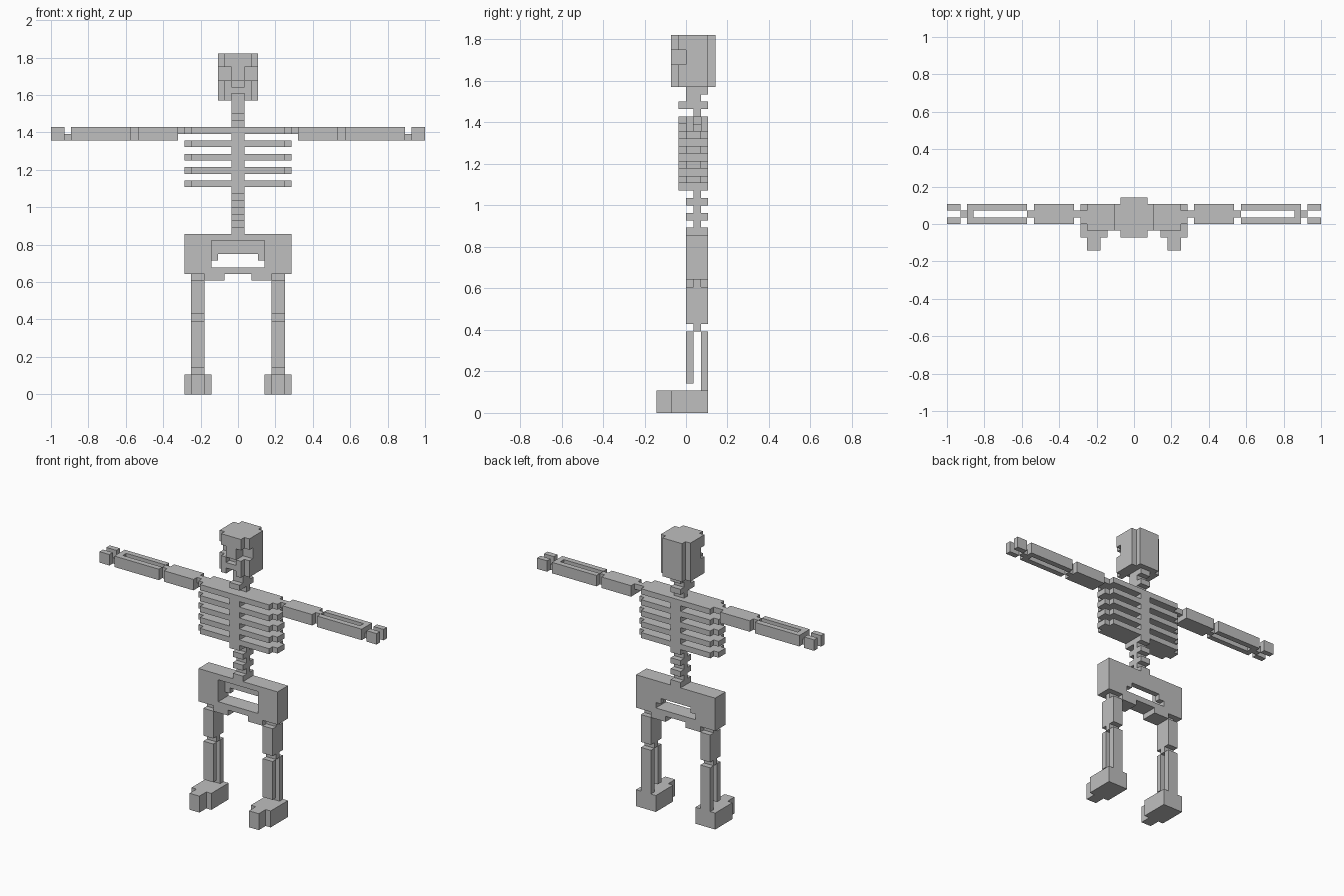
import bpy, bmesh, math
from mathutils import Vector

cube = bpy.data.objects.get("Cube")
if cube:
    bpy.data.objects.remove(cube, do_unlink=True)

U = 2 / 56  # size of one block

bone = bpy.data.materials.new("bone_grey")
bone.use_nodes = True
GREY = (0.52, 0.52, 0.52, 1)
bone.diffuse_color = GREY
bone.node_tree.nodes["Principled BSDF"].inputs["Base Color"].default_value = GREY


def part(name, boxes, cuts=()):
    """Fuse block-sized boxes (x0, x1, y0, y1, z0, z1) minus cuts into one clean shell."""
    def cells(items):
        return {(x, y, z) for x0, x1, y0, y1, z0, z1 in items
                for x in range(x0, x1) for y in range(y0, y1) for z in range(z0, z1)}
    solid = cells(boxes) - cells(cuts)
    bm = bmesh.new()
    corners = {}

    def corner(p):
        key = tuple(int(c) for c in p)
        if key not in corners:
            corners[key] = bm.verts.new(Vector(key) * U)
        return corners[key]

    for c in solid:
        for axis in range(3):
            for side in (0, 1):
                nb = list(c)
                nb[axis] += 2 * side - 1
                if tuple(nb) in solid:
                    continue
                a, b = (axis + 1) % 3, (axis + 2) % 3
                quad = []
                for da, db in ((0, 0), (1, 0), (1, 1), (0, 1)):
                    p = list(c)
                    p[axis] += side
                    p[a] += da
                    p[b] += db
                    quad.append(corner(p))
                bm.faces.new(quad if side else quad[::-1])
    bmesh.ops.dissolve_limit(bm, angle_limit=math.radians(1),
                             verts=bm.verts[:], edges=bm.edges[:])
    mesh = bpy.data.meshes.new(name)
    bm.to_mesh(mesh)
    bm.free()
    mesh.materials.append(bone)
    obj = bpy.data.objects.new(name, mesh)
    bpy.context.collection.objects.link(obj)
    return obj


def flip(boxes):
    return [(-x1, -x0, *rest) for x0, x1, *rest in boxes]


def pair(name, boxes):
    part("left_" + name, boxes)
    part("right_" + name, flip(boxes))


# Skull with eye sockets, mouth and chin notch
eye = [(1, 3, -2, 0, 47, 49)]
part("skull",
     [(-3, 3, -1, 3, 44, 51), (-2, 2, -2, 4, 44, 51)],
     eye + flip(eye) + [(-1, 1, -2, -1, 46, 47), (-1, 1, -2, 0, 44, 45)])

# Neck
part("neck", [(-1, 1, 0, 3, 43, 44), (-1, 1, 0, 2, 42, 43),
              (-1, 1, -1, 3, 41, 42), (-1, 1, 1, 2, 40, 41)])

# Rib cage: central column, four ribs and the shoulder plate
ribs = [(-1, 1, -1, 3, 30, 40)]
for z in range(31, 40, 2):
    ribs += [(-7, 7, -1, 3, z, z + 1), (-8, 8, 0, 2, z, z + 1)]
part("rib_cage", ribs)

# Lower spine
spine = [(-1, 1, 1, 2, 24, 30)]
for z in (24, 26, 28):
    spine.append((-1, 1, 0, 3, z, z + 1))
part("lower_spine", spine)

# Pelvis with stepped opening and lower tabs
tab = [(2, 5, 0, 3, 17, 18)]
part("pelvis", [(-8, 8, 0, 3, 18, 24)] + tab + flip(tab),
     [(-4, 4, 0, 2, 19, 23), (-4, 4, 2, 3, 19, 20), (-3, 3, 2, 3, 20, 21)])

# Arms
pair("shoulder_joint", [(8, 9, 1, 2, 39, 40)])
pair("upper_arm", [(9, 15, 0, 3, 38, 40)])
pair("elbow", [(15, 16, 1, 2, 38, 40)])
pair("forearm", [(16, 25, 0, 1, 38, 40), (16, 25, 2, 3, 38, 40), (24, 25, 1, 2, 38, 40)])
pair("wrist", [(25, 26, 1, 2, 38, 39)])
pair("hand", [(26, 28, 0, 1, 38, 40), (26, 28, 2, 3, 38, 40)])

# Legs
pair("hip_joint", [(5, 7, 1, 2, 17, 18)])
pair("thigh", [(5, 7, 0, 3, 12, 17)])
pair("knee", [(5, 7, 1, 2, 11, 12)])
pair("front_shin_bone", [(5, 7, 0, 1, 4, 11)])
pair("rear_shin_bone", [(5, 7, 2, 3, 3, 11)])
pair("foot", [(4, 8, -2, 3, 0, 3), (5, 7, -4, -2, 0, 3)])
